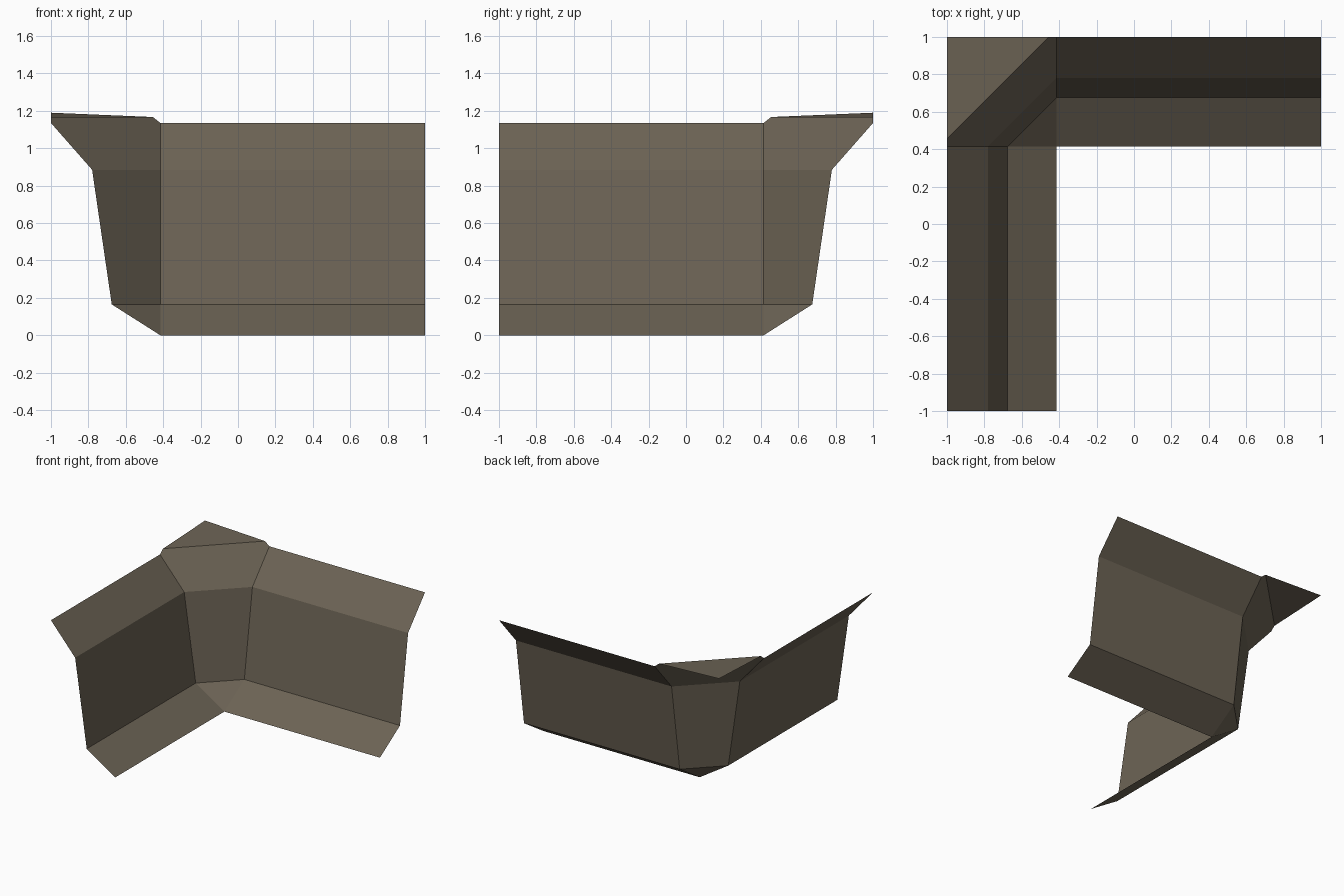
import bpy
import bmesh

cube = bpy.data.objects.get("Cube")
if cube:
    bpy.data.objects.remove(cube, do_unlink=True)

# One flat stone colour
stone = bpy.data.materials.new("weathered brown stone")
stone_rgba = (0.15, 0.125, 0.09, 1.0)
stone.diffuse_color = stone_rgba
stone.use_nodes = True
stone.node_tree.nodes["Principled BSDF"].inputs["Base Color"].default_value = stone_rgba

# Wall cross-section: (outward distance, height), from foot to rim
profile = [(0.415, 0.0), (0.675, 0.165), (0.78, 0.885), (1.0, 1.135)]
INNER = 0.415


def swap(p):
    """Mirror a point across the corner diagonal."""
    x, y, z = p
    return (-y, -x, z)


def build(name, faces):
    """Make a flat-shaded open surface from polygons given as point lists."""
    bm = bmesh.new()
    for pts in faces:
        bm.faces.new([bm.verts.new(p) for p in pts])
    bmesh.ops.remove_doubles(bm, verts=bm.verts, dist=0.0005)
    mesh = bpy.data.meshes.new(name)
    bm.to_mesh(mesh)
    bm.free()
    mesh.materials.append(stone)
    obj = bpy.data.objects.new(name, mesh)
    bpy.context.collection.objects.link(obj)
    return obj


# Straight walls, mirrored across the diagonal
spans = list(zip(profile, profile[1:]))
back = [[(-INNER, d0, z0), (1, d0, z0), (1, d1, z1), (-INNER, d1, z1)]
        for (d0, z0), (d1, z1) in spans]
build("back_wall", back)
build("right_wall", [[swap(p) for p in reversed(f)] for f in back])

# Chamfered corner: foot triangle, tapered panel, flared panel with raised rim
ring = [(-INNER, d, z) for d, z in profile]
foot, low, high, rim = ring
lip = (-0.455, 1.0, 1.167)
build("corner_foot", [[foot, low, swap(low)]])
build("corner_panel", [[swap(low), low, high, swap(high)]])
build("corner_flare", [[swap(high), high, rim, lip, swap(lip), swap(rim)]])

# Nearly level cap that fills the outer corner
build("corner_cap", [[swap(lip), lip, (-1.0, 1.0, 1.19)]])
